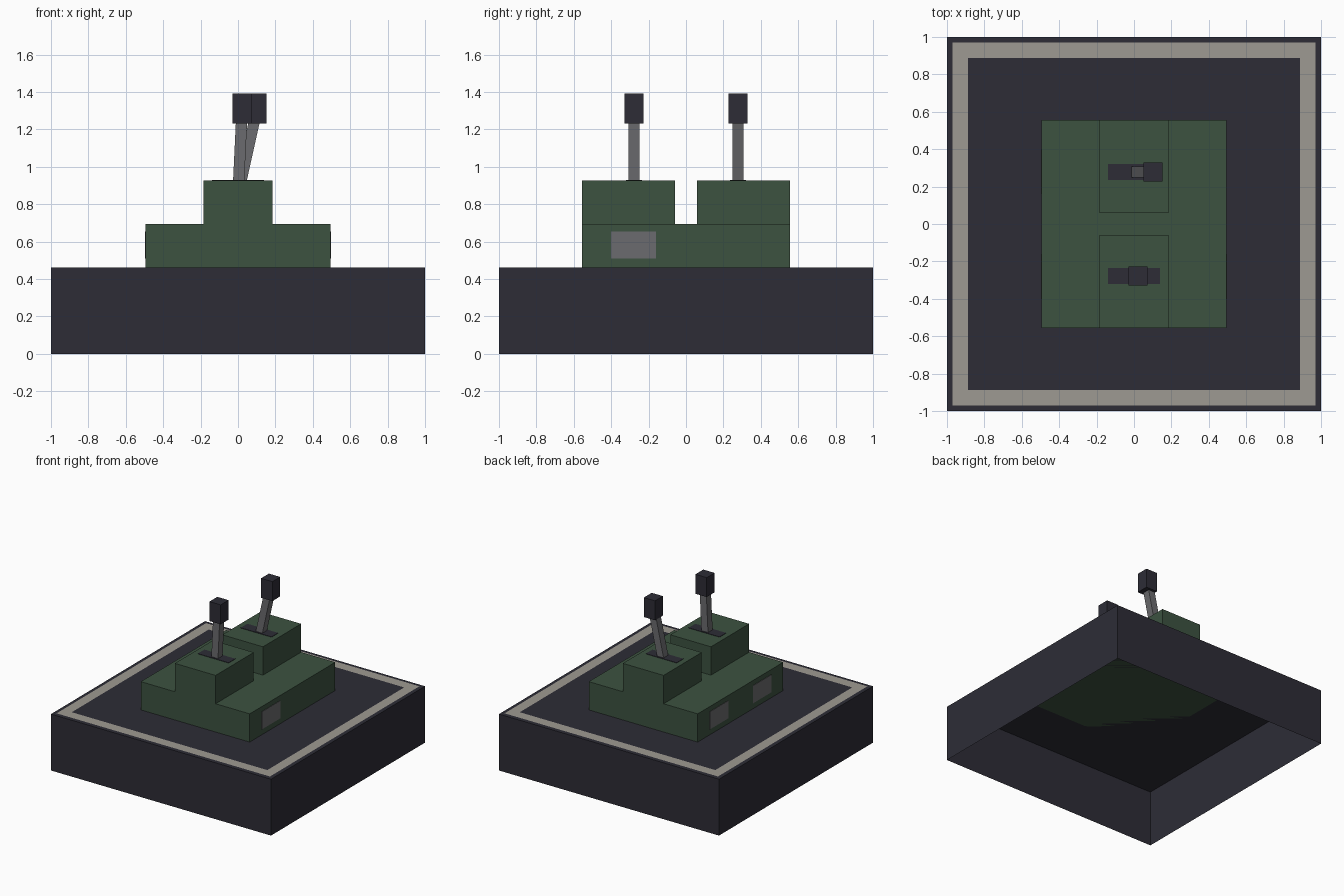
import bpy, bmesh
from mathutils import Vector

if "Cube" in bpy.data.objects:
    bpy.data.objects.remove(bpy.data.objects["Cube"])


def material(name, rgb):
    def lin(c):
        c /= 255
        return c / 12.92 if c <= 0.04045 else ((c + 0.055) / 1.055) ** 2.4
    mat = bpy.data.materials.new(name)
    mat.diffuse_color = (*[lin(c) for c in rgb], 1)
    mat.use_nodes = True
    mat.node_tree.nodes["Principled BSDF"].inputs["Base Color"].default_value = mat.diffuse_color
    return mat


DARK = material("dark_slate", (45, 44, 54))
GREEN = material("dull_green", (60, 82, 64))
BEIGE = material("warm_beige", (158, 154, 146))
GREY = material("steel_grey", (107, 107, 110))


def box(name, mat, lo, hi, lean=0.0, open_bottom=False):
    """Box between two corners; lean shifts its top along x."""
    bm = bmesh.new()
    bmesh.ops.create_cube(bm, size=1)
    for v in bm.verts:
        top = v.co.z > 0
        v.co = Vector([hi[i] if v.co[i] > 0 else lo[i] for i in range(3)])
        if top:
            v.co.x += lean
    if open_bottom:
        bm.normal_update()
        down = [f for f in bm.faces if f.normal.z < -0.9]
        bmesh.ops.delete(bm, geom=down, context='FACES_ONLY')
    return finish(name, mat, bm)


def finish(name, mat, bm):
    mesh = bpy.data.meshes.new(name)
    bm.to_mesh(mesh)
    bm.free()
    mesh.materials.append(mat)
    obj = bpy.data.objects.new(name, mesh)
    bpy.context.collection.objects.link(obj)
    return obj


BASE, DECK, TOP = 0.463, 0.695, 0.928
THIN = 0.003

# Hollow base, open underneath
box("base", DARK, (-1, -1, 0), (1, 1, BASE), open_bottom=True)

# Painted square border on the base top
bm = bmesh.new()
bmesh.ops.create_grid(bm, x_segments=1, y_segments=1, size=0.97)
bmesh.ops.inset_region(bm, faces=bm.faces[:], thickness=0.115, use_boundary=True)
inner = min(bm.faces, key=lambda f: max(abs(v.co.x) for v in f.verts))
bmesh.ops.delete(bm, geom=[inner], context='FACES_ONLY')
bmesh.ops.translate(bm, verts=bm.verts[:], vec=(0, 0, BASE + THIN))
finish("border_stripe", BEIGE, bm)

# Lower housing
box("housing", GREEN, (-0.495, -0.555, BASE), (0.495, 0.555, DECK))

# Two lever blocks, each with slot, shaft and knob
for side, label, knob_x in ((-1, "front", 0.022), (1, "rear", 0.102)):
    y = side * 0.278
    ya, yb = sorted((side * 0.06, side * 0.555))
    box(label + "_lever_block", GREEN, (-0.185, ya, DECK), (0.185, yb, TOP))
    box(label + "_slot", DARK, (-0.14, y - 0.043, TOP), (0.14, y + 0.043, TOP + THIN))
    box(label + "_lever_shaft", GREY, (-0.03, y - 0.03, 0.85),
        (0.03, y + 0.03, 1.31), lean=knob_x)
    box(label + "_knob", DARK, (knob_x - 0.051, y - 0.051, 1.231),
        (knob_x + 0.051, y + 0.051, 1.391))

# Side panels: one on the right, two on the left
for name, x, y in (("right_panel", 1, -0.28), ("left_front_panel", -1, -0.28),
                   ("left_rear_panel", -1, 0.28)):
    xa, xb = sorted((x * 0.495, x * (0.495 + THIN)))
    box(name, GREY, (xa, y - 0.12, 0.509), (xb, y + 0.12, 0.654))
